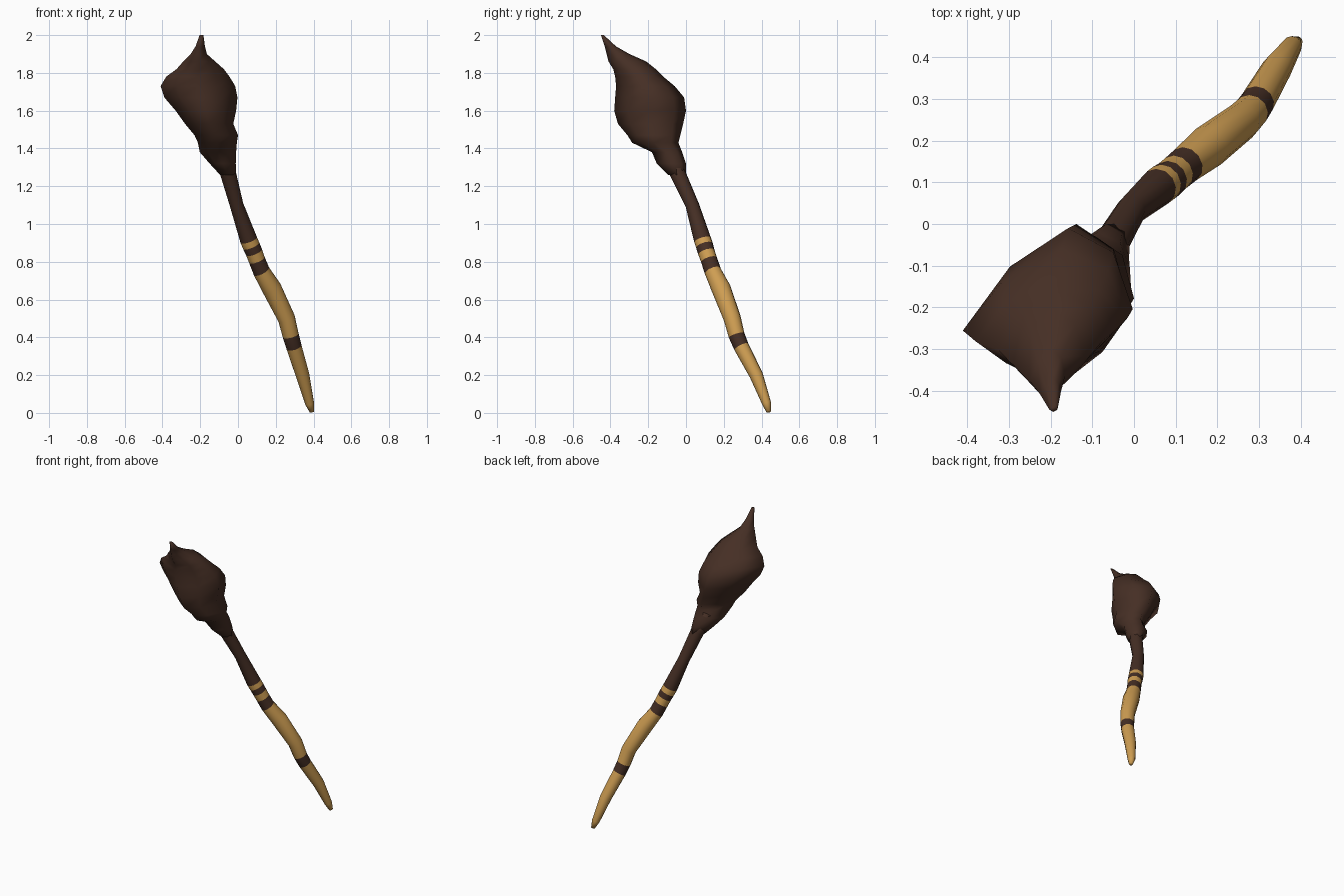
import bpy, math
from mathutils import Vector

if "Cube" in bpy.data.objects:
    bpy.data.objects.remove(bpy.data.objects["Cube"])


def material(name, rgb):
    m = bpy.data.materials.new(name)
    m.diffuse_color = (*rgb, 1)
    m.use_nodes = True
    m.node_tree.nodes["Principled BSDF"].inputs["Base Color"].default_value = m.diffuse_color
    return m


TAN = material("tan wood", (0.62, 0.34, 0.085))
BROWN = material("dark brown", (0.06, 0.028, 0.018))


def loft(name, rings, mats, face_mat=lambda i: 0):
    """Skin a list of equal rings, capping both ends."""
    n = len(rings[0])
    verts = [p for r in rings for p in r]
    faces, idx = [], []
    for i in range(len(rings) - 1):
        for j in range(n):
            k = (j + 1) % n
            faces.append((i*n + j, i*n + k, (i+1)*n + k, (i+1)*n + j))
            idx.append(face_mat(i))
    last = (len(rings) - 1) * n
    faces += [tuple(reversed(range(n))), tuple(range(last, last + n))]
    idx += [idx[0], idx[-1]]
    me = bpy.data.meshes.new(name)
    me.from_pydata(verts, [], faces)
    for m in mats:
        me.materials.append(m)
    for p, i in zip(me.polygons, idx):
        p.material_index = i
        p.use_smooth = True
    ob = bpy.data.objects.new(name, me)
    bpy.context.collection.objects.link(ob)
    return ob


# Shaft: (x, y, z, radius) along a bent path, rings square to the path
path = [(.392, .438, .005, .012), (.379, .427, .05, .024), (.342, .372, .2, .036),
        (.296, .293, .35, .041), (.279, .268, .41, .043), (.257, .245, .5, .046),
        (.178, .185, .66, .052), (.124, .142, .75, .045), (.1, .122, .81, .044),
        (.085, .108, .85, .045), (.07, .098, .885, .046), (.057, .088, .915, .046),
        (-.007, .033, 1.1, .036), (-.053, -.045, 1.27, .042), (-.1, -.09, 1.4, .05)]
rings = []
for i, (x, y, z, r) in enumerate(path):
    a, b = path[max(i-1, 0)], path[min(i+1, len(path)-1)]
    t = (Vector(b[:3]) - Vector(a[:3])).normalized()
    u = Vector((0, 1, 0)).cross(t).normalized()
    v = t.cross(u)
    rings.append([Vector((x, y, z)) + r * (math.cos(q) * u + math.sin(q) * v)
                  for q in [math.tau * k / 12 for k in range(12)]])
# dark bands on the grip, and dark from the grip upward
loft("shaft", rings, [TAN, BROWN], lambda i: int(i in (3, 7, 9) or i >= 11))

# Knobbly head: z with x and y extents of each section
sections = [(1.26, -.095, -.01, -.095, 0), (1.32, -.15, -.012, -.155, 0),
            (1.38, -.202, -.01, -.18, -.02), (1.43, -.212, -.006, -.285, -.04),
            (1.47, -.23, 0, -.31, -.03), (1.53, -.28, -.025, -.36, -.015),
            (1.6, -.33, -.01, -.38, 0), (1.67, -.39, -.003, -.375, -.01),
            (1.73, -.41, -.015, -.37, -.06), (1.78, -.38, -.045, -.375, -.12),
            (1.82, -.325, -.075, -.385, -.16), (1.86, -.29, -.12, -.41, -.21),
            (1.9, -.25, -.165, -.42, -.3), (1.94, -.225, -.175, -.43, -.37),
            (2.0, -.203, -.183, -.45, -.435)]
rings = []
for z, x0, x1, y0, y1 in sections:
    w, d = x1 - x0, y1 - y0
    E, N = Vector((x1, y0 + .47*d, z)), Vector((x0 + .6*w, y1, z))
    W, S = Vector((x0, y0 + .37*d, z)), Vector((x0 + .5*w, y0, z))
    ring = []
    for a, b, cx, cy, k in ((E, N, x1, y1, .4), (N, W, x0, y1, .2),
                            (W, S, x0, y0, .12), (S, E, x1, y0, .18)):
        ring += [a, ((a + b) / 2).lerp(Vector((cx, cy, z)), k)]
    rings.append(ring)
loft("head", rings, [BROWN])
